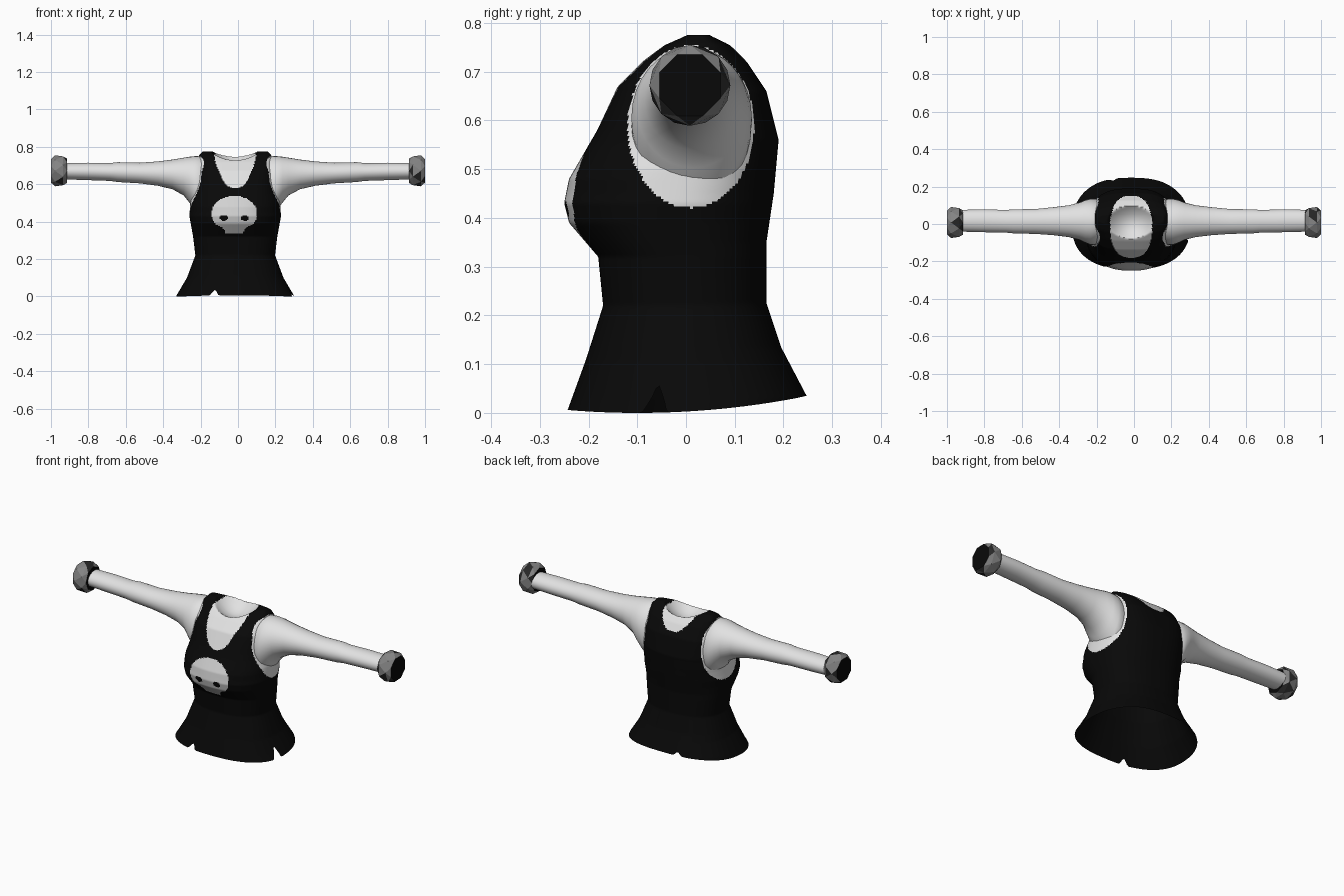
import bpy, bmesh, math, random

if "Cube" in bpy.data.objects:
    bpy.data.objects.remove(bpy.data.objects["Cube"])

random.seed(4)
CX = -0.015  # torso sits slightly off the centre line


def material(name, value):
    m = bpy.data.materials.new(name)
    m.diffuse_color = (value, value, value, 1)
    m.use_nodes = True
    m.node_tree.nodes["Principled BSDF"].inputs["Base Color"].default_value = m.diffuse_color
    return m


BLACK = material("black_cloth", 0.0025)
SKIN = material("pale_skin", 0.76)
PRINT = material("print_grey", 0.64)
GREY = material("band_grey", 0.23)
DARK = material("band_dark", 0.02)


def lerp(points, t, k=1):
    """Piecewise linear lookup of column k by column 0."""
    if t <= points[0][0]:
        return points[0][k]
    for a, b in zip(points, points[1:]):
        if t <= b[0]:
            return a[k] + (b[k] - a[k]) * (t - a[0]) / (b[0] - a[0])
    return points[-1][k]


def loft(name, rings, mats, rule=None, cap_start=False, cap_end=False):
    """Join equal-length rings of points into a skin, colouring faces by a rule."""
    bm = bmesh.new()
    loops = [[bm.verts.new(p) for p in ring] for ring in rings]
    n = len(loops[0])
    for a, b in zip(loops, loops[1:]):
        for i in range(n):
            j = (i + 1) % n
            bm.faces.new((a[i], a[j], b[j], b[i]))
    if cap_start:
        bm.faces.new(loops[0][::-1])
    if cap_end:
        bm.faces.new(loops[-1])
    bmesh.ops.recalc_face_normals(bm, faces=bm.faces[:])
    if rule:
        for f in bm.faces:
            f.material_index = rule(f.calc_center_median())
    me = bpy.data.meshes.new(name)
    bm.to_mesh(me)
    bm.free()
    for m in mats:
        me.materials.append(m)
    ob = bpy.data.objects.new(name, me)
    bpy.context.collection.objects.link(ob)
    bpy.ops.object.select_all(action='DESELECT')
    ob.select_set(True)
    bpy.context.view_layer.objects.active = ob
    bpy.ops.object.shade_smooth_by_angle(angle=math.radians(50))


# Torso: front depth, back depth, half width and squareness by height
FRONT = [(0, -.245), (.11, -.205), (.22, -.17), (.32, -.18), (.39, -.24), (.43, -.25),
         (.48, -.24), (.58, -.182), (.67, -.14), (.72, -.09), (.755, -.045), (.775, 0)]
BACK = [(.03, .25), (.135, .195), (.225, .165), (.35, .165), (.45, .18), (.56, .19),
        (.66, .165), (.72, .125), (.755, .09), (.775, .05)]
WIDTH = [(0, .317), (.1, .258), (.22, .213), (.32, .225), (.43, .245), (.5, .24),
         (.6, .217), (.7, .2), (.755, .193), (.775, .175)]
SQUARE = [(0, 2.45), (.45, 2.35), (.55, 2.6), (.65, 3.3), (.775, 3.8)]
SEGS, ROWS, TOP = 240, 150, 0.775


def section(z, ang):
    f, b, w = lerp(FRONT, z), lerp(BACK, z), lerp(WIDTH, z)
    c, s = math.cos(ang), math.sin(ang)
    # radial superellipse keeps the points evenly spread
    e = lerp(SQUARE, z)
    k = (abs(c) ** e + abs(s) ** e) ** (-1 / e)
    return CX + w * c * k, (f + b) / 2 + (b - f) / 2 * s * k


def hem_height(ang):
    """Hem rises toward the back and has three torn notches."""
    x, y = section(0, ang)
    h = .035 * ((y + .1) / .35) ** 2
    for nx, ny, height in ((-.13, -.24, .035), (.3, -.065, .06), (-.12, .24, .02)):
        d = math.hypot(x - nx, y - ny) if nx < 0 else (abs(y - ny) if x > 0 else 1)
        h += height * max(0, 1 - d / .025)
    return h


def neck_dip(x, y, z):
    r2 = ((x - CX) / .115) ** 2 + (y / .11) ** 2
    return min(z, .70 + .06 * r2)


angles = [2 * math.pi * i / SEGS for i in range(SEGS)]
rings = []
for r in range(ROWS + 1):
    z0 = TOP * r / ROWS
    ring = []
    for a in angles:
        h = hem_height(a)
        z = h + z0 * (.1 - h) / .1 if z0 < .1 else z0
        x, y = section(z, a)
        ring.append((x, y, neck_dip(x, y, z)))
    rings.append(ring)
for r in range(1, 25):
    k = 1 - r / 25
    ring = []
    for a in angles:
        x, y = section(TOP, a)
        x, y = CX + (x - CX) * k, .025 + (y - .025) * k
        ring.append((x, y, neck_dip(x, y, TOP)))
    rings.append(ring)

# Half outline of the printed skull by height
SKULL = [(.335, .045), (.36, .055), (.372, .068), (.385, .1), (.41, .116), (.44, .122),
         (.475, .116), (.505, .095), (.525, .065), (.536, .03)]


def torso_colour(c):
    x = c.x - CX
    # neckline
    if c.z > .55 and (abs(x) / .112) ** 2.4 + (abs(c.y + .015) / .167) ** 2.4 < 1:
        return 1
    # armholes
    if abs(x) > .15 and ((c.y - .01) / .13) ** 2 + ((c.z - .587) / .166) ** 2 < 1:
        return 1
    # skull print with two eyes
    if c.y < 0 and .335 < c.z < .536:
        u = abs(c.x + .02)
        if u < lerp(SKULL, c.z):
            eye = ((u - .056) / .021) ** 2 + ((c.z - .42) / .016) ** 2 < 1
            return 0 if eye else 2
    return 0


loft("tank_top_torso", rings, [BLACK, SKIN, PRINT], torso_colour, cap_end=True)

# Arms: distance, bottom, top, front, back
ARM = [(.15, .45, .735, -.095, .115), (.195, .437, .75, -.112, .135), (.22, .462, .75, -.112, .135),
       (.25, .503, .747, -.10, .128), (.28, .54, .742, -.085, .115), (.34, .573, .732, -.07, .10),
       (.42, .592, .722, -.06, .09), (.52, .605, .715, -.053, .08), (.64, .612, .718, -.05, .078),
       (.68, .618, .713, -.046, .075), (.80, .622, .715, -.044, .078), (.95, .627, .713, -.04, .075)]


def wristband(name, side):
    """Faceted band of twisted octagon rings with a flat dark end."""
    bm = bmesh.new()
    loops = []
    for x, rad, twist in ((.915, .066, 0), (.935, .083, .5), (.978, .083, 0), (1.0, .068, .5)):
        loops.append([bm.verts.new((side * x, .008 + rad * math.cos((i + twist) * math.pi / 4),
                                    .672 + rad * math.sin((i + twist) * math.pi / 4)))
                      for i in range(8)])
    for k, (a, b) in enumerate(zip(loops, loops[1:])):
        for i in range(8):
            j = (i + 1) % 8
            if k % 2 == 0:
                tris = ((a[i], a[j], b[i]), (a[j], b[j], b[i]))
            else:
                tris = ((a[i], b[j], b[i]), (a[i], a[j], b[j]))
            for t in tris:
                bm.faces.new(t).material_index = 1 if random.random() < .2 else 0
    for loop in (loops[0], loops[-1]):
        bm.faces.new(loop).material_index = 2
    bmesh.ops.recalc_face_normals(bm, faces=bm.faces[:])
    me = bpy.data.meshes.new(name)
    bm.to_mesh(me)
    bm.free()
    for m in (GREY, DARK, BLACK):
        me.materials.append(m)
    bpy.context.collection.objects.link(bpy.data.objects.new(name, me))


for label, side in (("left", -1), ("right", 1)):
    arm = []
    for d, lo, hi, fr, bk in ARM:
        x = side * d + CX * max(0, 1 - d / .9)
        arm.append([(x, (fr + bk) / 2 + (bk - fr) / 2 * math.cos(2 * math.pi * i / 32),
                     (lo + hi) / 2 + (hi - lo) / 2 * math.sin(2 * math.pi * i / 32))
                    for i in range(32)])
    loft(label + "_arm", arm, [SKIN], cap_start=True, cap_end=True)
    wristband(label + "_wristband", side)
